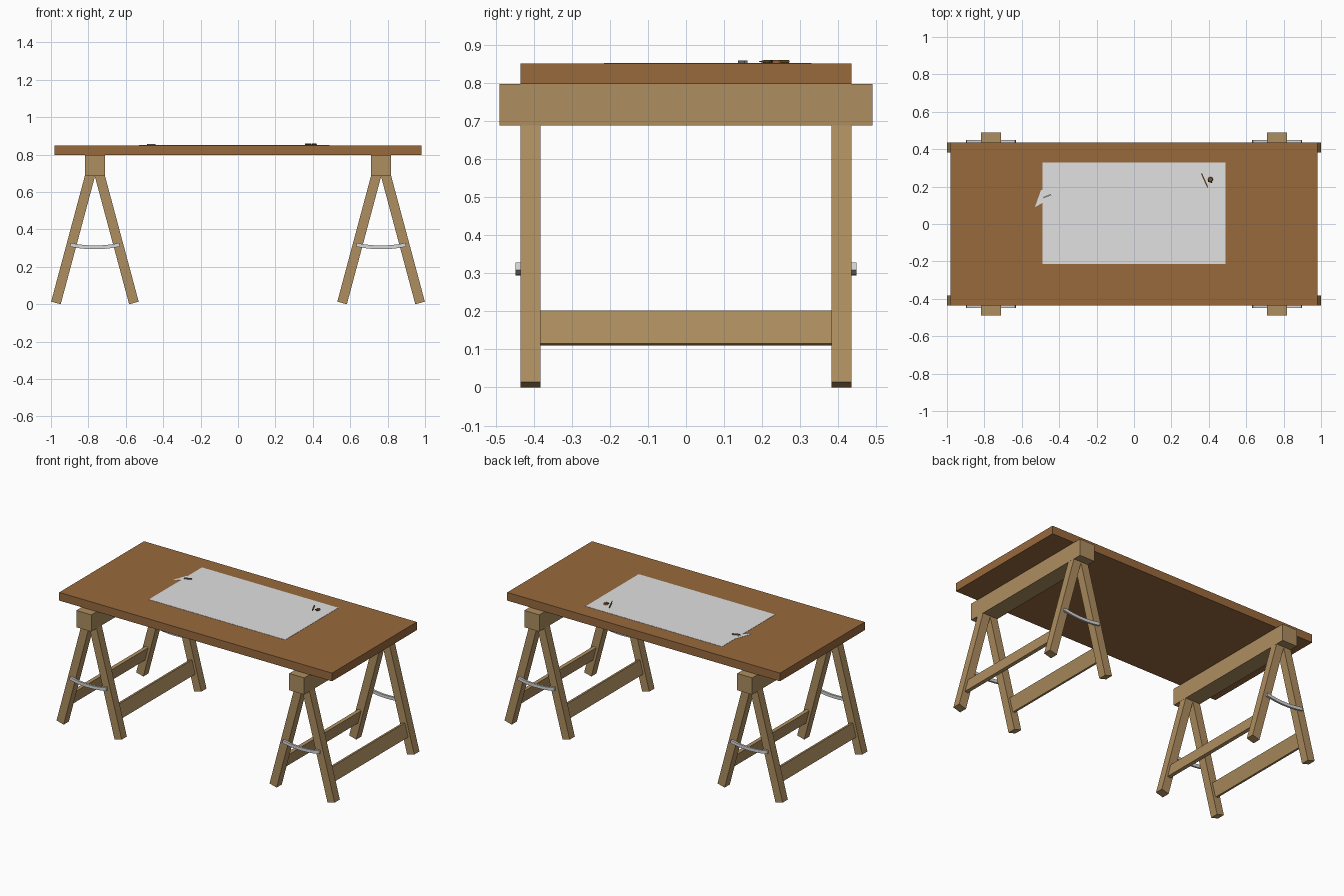
import bpy, bmesh, math
from mathutils import Vector, Matrix

if "Cube" in bpy.data.objects:
    bpy.data.objects.remove(bpy.data.objects["Cube"])


def material(name, rgb):
    m = bpy.data.materials.new(name)
    m.diffuse_color = (*rgb, 1)
    m.use_nodes = True
    m.node_tree.nodes["Principled BSDF"].inputs["Base Color"].default_value = m.diffuse_color
    return m


TOP_WOOD = material("brown_wood", (0.315, 0.142, 0.046))
LEG_WOOD = material("pale_wood", (0.42, 0.27, 0.115))
PAPER = material("paper_white", (0.75, 0.75, 0.75))
METAL = material("light_metal", (0.68, 0.68, 0.68))
STEEL = material("grey_steel", (0.19, 0.19, 0.20))
YELLOW = material("dark_yellow", (0.26, 0.16, 0.02))
SHAVING = material("shaving_brown", (0.24, 0.10, 0.035))
GRAPHITE = material("graphite", (0.03, 0.025, 0.02))


def finish(name, bm, mat):
    bmesh.ops.recalc_face_normals(bm, faces=bm.faces)
    me = bpy.data.meshes.new(name)
    bm.to_mesh(me)
    bm.free()
    me.materials.append(mat)
    ob = bpy.data.objects.new(name, me)
    bpy.context.collection.objects.link(ob)
    return ob


def box(name, centre, size, mat, rot=Matrix()):
    bm = bmesh.new()
    bmesh.ops.create_cube(bm, size=1, matrix=Matrix.Translation(centre) @ rot
                          @ Matrix.Diagonal((*size, 1)))
    return finish(name, bm, mat)


def rod(name, a, b, r1, r2, mat, sides=6):
    a, b = Vector(a), Vector(b)
    turn = (b - a).to_track_quat('Z', 'Y').to_matrix().to_4x4()
    bm = bmesh.new()
    bmesh.ops.create_cone(bm, cap_ends=True, segments=sides, radius1=r1, radius2=r2,
                          depth=(b - a).length,
                          matrix=Matrix.Translation((a + b) / 2) @ turn)
    return finish(name, bm, mat)


def plate(name, outline, z, thick, mat):
    bm = bmesh.new()
    f = bm.faces.new([bm.verts.new((x, y, z)) for x, y in outline])
    up = bmesh.ops.extrude_face_region(bm, geom=[f])["geom"]
    bmesh.ops.translate(bm, vec=(0, 0, thick),
                        verts=[v for v in up if isinstance(v, bmesh.types.BMVert)])
    return finish(name, bm, mat)


def strap(name, cx, y, mat):
    # sagging flat bar swept along a shallow arc
    bm = bmesh.new()
    n, half, sag, prev = 12, 0.132, 0.014, None
    for i in range(n + 1):
        t = 2 * i / n - 1
        slope = math.atan(2 * sag * t / half)
        mid = Vector((cx + half * t, y, 0.304 + sag * t * t))
        up = Vector((-math.sin(slope), 0, math.cos(slope))) * 0.010
        dy = Vector((0, 0.0065, 0))
        ring = [bm.verts.new(p) for p in
                (mid + up + dy, mid + up - dy, mid - up - dy, mid - up + dy)]
        if prev:
            for k in range(4):
                j = (k + 1) % 4
                bm.faces.new((prev[k], prev[j], ring[j], ring[k]))
        else:
            bm.faces.new(ring)
        prev = ring
    bm.faces.new(prev)
    return finish(name, bm, mat)


# table top
box("table_top", (0, 0, 0.8235), (1.96, 0.87, 0.053), TOP_WOOD)

# two trestles
LEAN, LENGTH, THICK = math.radians(15), 0.73, 0.053
for side, cx in (("left", -0.765), ("right", 0.765)):
    box(f"{side}_trestle_beam", (cx, 0, 0.7425), (0.108, 0.98, 0.109), LEG_WOOD)
    for s in (-1, 1):
        tilt = Matrix.Rotation(-s * LEAN, 4, 'Y')
        foot = Vector((cx + s * 0.2085, 0, THICK / 2 * math.sin(LEAN)))
        axis = Vector((-s * math.sin(LEAN), 0, math.cos(LEAN)))
        for e in (-1, 1):
            box(f"{side}_trestle_leg", foot + axis * LENGTH / 2 + Vector((0, e * 0.4085, 0)),
                (THICK, THICK, LENGTH), LEG_WOOD, tilt)
        # stretcher board between the two legs of one side
        box(f"{side}_trestle_stretcher", foot + axis * (0.149 / math.cos(LEAN)),
            (0.02, 0.766, 0.09), LEG_WOOD, tilt)
    for e in (-1, 1):
        strap(f"{side}_trestle_strap", cx, e * 0.4415, METAL)

# paper sheet and the set square poking out from its edge
box("paper_sheet", (0, 0.0575, 0.8505), (0.98, 0.545, 0.002), PAPER)
plate("set_square", [(-0.53, 0.09), (-0.485, 0.115), (-0.485, 0.185), (-0.498, 0.18)],
      0.8495, 0.0018, PAPER)

# small steel sharpener
box("sharpener", (-0.464, 0.149, 0.8545), (0.045, 0.008, 0.007), STEEL,
    Matrix.Rotation(math.radians(22), 4, 'Z'))

# pencil
A, B = Vector((0.361, 0.27, 0.8555)), Vector((0.397, 0.19, 0.8555))
rod("pencil_body", A, A.lerp(B, 0.8), 0.004, 0.004, YELLOW)
rod("pencil_cone", A.lerp(B, 0.8), A.lerp(B, 0.95), 0.004, 0.001, SHAVING)
rod("pencil_tip", A.lerp(B, 0.95), B, 0.001, 0.0002, GRAPHITE)

# pencil shavings
rod("shaving_curl", (0.409, 0.238, 0.851), (0.409, 0.238, 0.859), 0.014, 0.010, SHAVING, 10)
rod("shaving_edge", (0.396, 0.229, 0.8545), (0.418, 0.222, 0.8545), 0.004, 0.004, GRAPHITE, 6)
